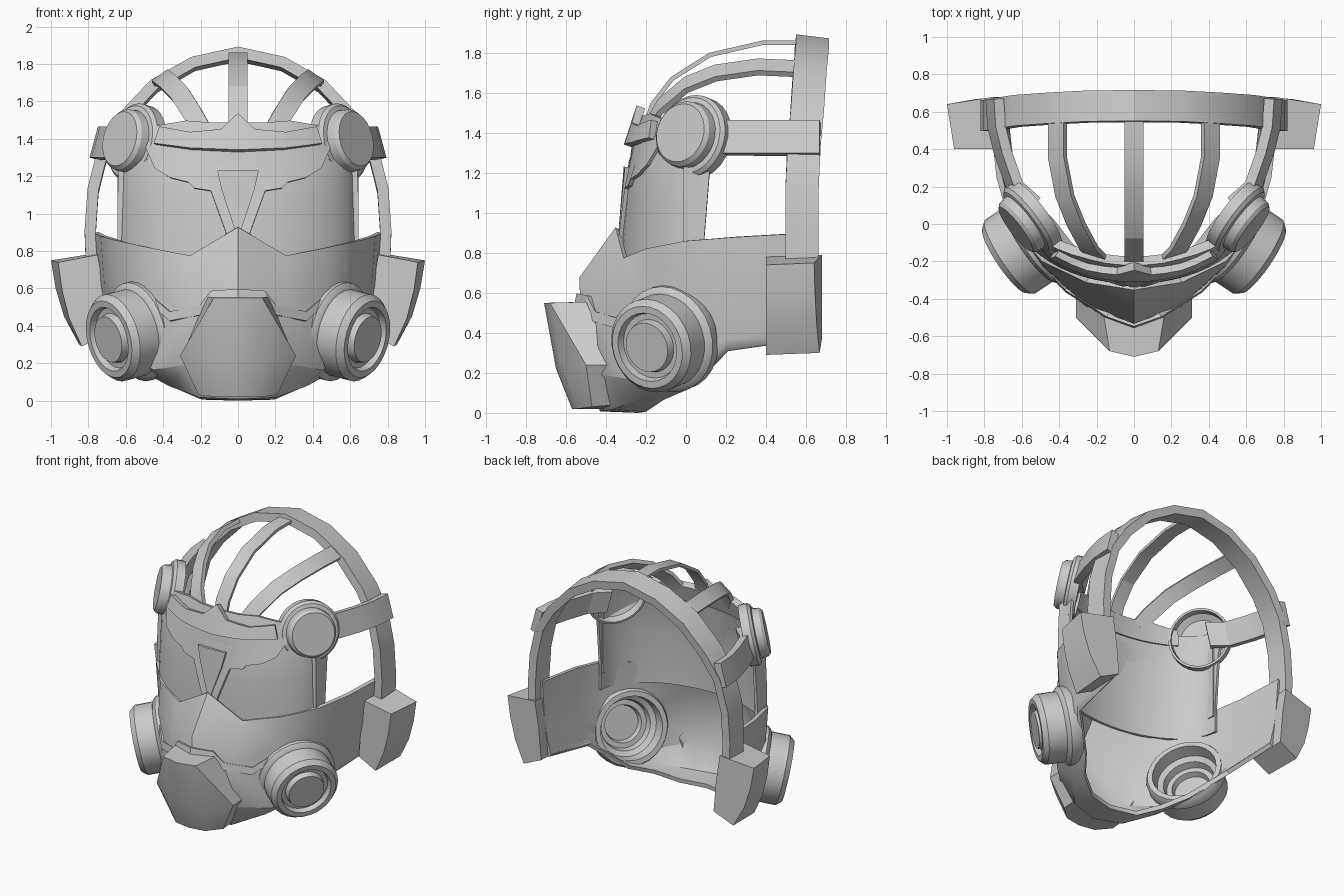
import bpy, bmesh, math
from mathutils import Vector

if "Cube" in bpy.data.objects:
    bpy.data.objects.remove(bpy.data.objects["Cube"])


def build(name, verts, faces, mirror=True, thick=0, cutter=None, angle=28):
    """Mesh object, optionally mirrored over x, thickened and cut."""
    bm = bmesh.new()
    vs = [bm.verts.new(v) for v in verts]
    for f in faces:
        bm.faces.new([vs[i] for i in f])
    if mirror:
        dup = bmesh.ops.duplicate(bm, geom=bm.verts[:] + bm.edges[:] + bm.faces[:])["geom"]
        for g in dup:
            if isinstance(g, bmesh.types.BMVert):
                g.co.x *= -1
        bmesh.ops.reverse_faces(bm, faces=[g for g in dup if isinstance(g, bmesh.types.BMFace)])
    bmesh.ops.remove_doubles(bm, verts=bm.verts[:], dist=0.0005)
    bmesh.ops.recalc_face_normals(bm, faces=bm.faces[:])
    me = bpy.data.meshes.new(name)
    bm.to_mesh(me)
    bm.free()
    ob = bpy.data.objects.new(name, me)
    bpy.context.collection.objects.link(ob)
    bpy.ops.object.select_all(action='DESELECT')
    ob.select_set(True)
    bpy.context.view_layer.objects.active = ob
    if thick:
        m = ob.modifiers.new("thickness", 'SOLIDIFY')
        m.thickness, m.offset = thick, 0
        bpy.ops.object.modifier_apply(modifier=m.name)
    if cutter:
        m = ob.modifiers.new("cut", 'BOOLEAN')
        m.operation, m.object, m.solver = 'DIFFERENCE', cutter, 'EXACT'
        bpy.ops.object.modifier_apply(modifier=m.name)
    bpy.ops.object.shade_smooth_by_angle(angle=math.radians(angle))
    return ob


def grid_faces(rows, cols, wrap=False):
    n = cols if wrap else cols - 1
    return [(r * cols + c, r * cols + (c + 1) % cols, (r + 1) * cols + (c + 1) % cols, (r + 1) * cols + c)
            for r in range(rows - 1) for c in range(n)]


def ribbon(name, path, width, thick, mirror=True):
    """Rectangular strap swept along a path; width is a vector."""
    p, w, verts = [Vector(q) for q in path], Vector(width), []
    for i, q in enumerate(p):
        t = p[min(i + 1, len(p) - 1)] - p[max(i - 1, 0)]
        n = t.cross(w).normalized() * thick / 2
        verts += [q + w / 2 + n, q + w / 2 - n, q - w / 2 - n, q - w / 2 + n]
    k = len(verts)
    faces = grid_faces(len(p), 4, True) + [(0, 1, 2, 3), (k - 1, k - 2, k - 3, k - 4)]
    return build(name, verts, faces, mirror, angle=20)


def both(path):
    return [(-x, y, z) for x, y, z in path[:0:-1]] + path


def lathe(name, base, axis, profile, seg=28):
    """Radius/height profile turned around a slanted axis."""
    a = Vector(axis).normalized()
    u = a.cross(Vector((0, 0, 1))).normalized()
    v = a.cross(u)
    verts = [Vector(base) + a * h + (u * math.cos(s * math.tau / seg) + v * math.sin(s * math.tau / seg)) * r
             for r, h in profile for s in range(seg)]
    k = len(verts)
    caps = [tuple(range(seg)), tuple(range(k - seg, k))]
    return build(name, verts, grid_faces(len(profile), seg, True) + caps)


def face_y(x, z):
    """Curved front surface shared by visor and brow parts."""
    y = 0.09 - 0.40 * math.sqrt(max(0, 1 - (min(abs(x), 0.635) / 0.635) ** 2))
    return y + 0.08 * max(0, z - 0.85) + 0.25 * max(0, z - 1.25)


def plate(name, outline, offset, thick):
    """Half outline in x/z, bent onto the front surface and mirrored."""
    bm = bmesh.new()
    bm.faces.new([bm.verts.new((x, 0, z)) for x, z in outline])
    for k in range(1, 8):
        bmesh.ops.bisect_plane(bm, geom=bm.verts[:] + bm.edges[:] + bm.faces[:],
                               plane_co=(k * 0.08 + 0.003, 0, 0), plane_no=(1, 0, 0))
    bm.verts.index_update()
    verts = [(v.co.x, face_y(v.co.x, v.co.z) - offset, v.co.z) for v in bm.verts]
    faces = [[v.index for v in f.verts] for f in bm.faces]
    bm.free()
    return build(name, verts, faces, True, thick)


# Visor glass and its side rims
xs = [0.635 * math.sin(i * math.pi / 28) for i in range(15)]
zs = [0.68, 0.85, 1.05, 1.25, 1.43]
build("visor", [(x, face_y(x, z), z) for z in zs for x in xs], grid_faces(5, 15), True, 0.02)
ribbon("visor_side_rim", [(0.63, 0.035, 0.8), (0.63, 0.035, 1.05), (0.62, 0.04, 1.35)], (0, 0.1, 0), 0.03)

# Brow guard, nose inlay, brow band and inner crown band
plate("brow_guard", [(0, 1.38), (0.5, 1.38), (0.44, 1.24), (0.36, 1.19), (0.26, 1.165), (0.235, 1.135),
                     (0.145, 1.12), (0.04, 0.83), (0, 0.83)], 0.015, 0.03)
plate("nose_inlay", [(0, 1.23), (0.11, 1.23), (0.085, 1.12), (0.012, 0.9), (0, 0.9)], 0.022, 0.02)
plate("brow_band", [(0, 1.335), (0.25, 1.345), (0.44, 1.37), (0.41, 1.46), (0.25, 1.43), (0.09, 1.445), (0, 1.53)],
      0.04, 0.045)
plate("crown_band", [(0, 1.36), (0.47, 1.36), (0.45, 1.46), (0.27, 1.49), (0.15, 1.48), (0, 1.48)], -0.005, 0.05)

# Lower mask shell, rows from top edge to chin underside
shell = [
    (0, -.34, .92), (.25, -.30, .77), (.48, -.19, .82), (.65, 0, .86), (.72, .25, .88), (.76, .6, .9),
    (0, -.52, .67), (.25, -.37, .62), (.48, -.21, .62), (.63, 0, .62), (.70, .25, .62), (.74, .6, .62),
    (0, -.51, .48), (.25, -.42, .45), (.45, -.25, .43), (.60, 0, .45), (.67, .25, .47), (.72, .6, .5),
    (0, -.52, .20), (.25, -.44, .20), (.44, -.25, .17), (.56, -.02, .24), (.66, .22, .37), (.70, .6, .42),
    (0, -.42, .02), (.20, -.36, .03), (.36, -.20, .09), (.47, 0, .15), (.65, .20, .33), (.69, .6, .38),
    (0, -.24, .015), (.19, -.2, .02), (.33, -.11, .08), (.44, .03, .14), (.64, .21, .32), (.685, .6, .375)]
can_base, can_axis = (0.5, -0.065, 0.378), (0.8, -0.54, -0.21)
cutter = lathe("can_hole_cutter", can_base, can_axis, [(0.22, -0.2), (0.22, 0.2)])
cutter.hide_render = True
build("lower_mask", shell, grid_faces(6, 6), True, 0.03, cutter, 32)
bpy.data.objects.remove(cutter)
ribbon("mouth_lip", both([(0, -.54, .57), (.14, -.49, .56), (.2, -.45, .48), (.36, -.35, .45), (.44, -.265, .52)]),
       (0, 0.01, 0.05), 0.025, False)

# Faceted chin guard
chin = [(0, -.71, .55), (.13, -.68, .55), (.31, -.5, .24), (.21, -.47, .03),
        (0, -.65, .22), (.16, -.62, .22), (0, -.57, .02), (.12, -.55, .02),
        (.16, -.5, .555), (.31, -.36, .24), (.21, -.36, .04), (0, -.52, .555), (0, -.36, .02)]
build("chin_guard", chin, [(0, 1, 5, 4), (1, 2, 5), (5, 2, 3, 7), (4, 5, 7, 6), (1, 8, 9, 2),
                           (2, 9, 10, 3), (0, 11, 8, 1), (6, 7, 3, 10, 12)], angle=35)

# Cheek filter cans (hollow, stepped inside) and temple pods
lathe("filter_can", can_base, can_axis,
      [(0.12, 0.17), (0.13, 0.13), (0.165, 0.13), (0.175, 0.08), (0.21, 0.06), (0.22, -0.03), (0.255, -0.03),
       (0.27, 0.0), (0.27, 0.05), (0.25, 0.07), (0.238, 0.075), (0.238, 0.2), (0.21, 0.235), (0.175, 0.235),
       (0.165, 0.2), (0.135, 0.2), (0.125, 0.24)])
lathe("temple_pod", (0.535, 0.045, 1.375), (0.77, -0.58, 0.2),
      [(0.15, 0.06), (0.19, 0.03), (0.195, -0.025), (0.21, -0.025), (0.212, 0.035), (0.195, 0.055),
       (0.17, 0.06), (0.165, 0.105), (0.148, 0.125)])

# Rear hoop and straps
ribbon("rear_hoop", both([(0, .63, 1.853), (.24, .628, 1.8), (.45, .617, 1.68), (.62, .605, 1.5), (.72, .59, 1.34),
                          (.775, .58, 1.12), (.79, .58, .9), (.78, .58, .62)]), (0, 0.165, -0.02), 0.06, False)
ribbon("temple_strap", [(.54, .12, 1.375), (.64, .21, 1.375), (.70, .38, 1.375), (.735, .52, 1.375),
                        (.745, .67, 1.375)], (-0.045, 0, 0.165), 0.055)
ribbon("centre_top_strap", [(0, -.2, 1.45), (0, -.17, 1.54), (0, -.07, 1.67), (0, .12, 1.79), (0, .38, 1.85),
                            (0, .6, 1.85)], (0.1, 0, 0), 0.022, False)
ribbon("side_top_strap", [(.19, -.18, 1.44), (.24, -.13, 1.53), (.31, 0, 1.64), (.37, .15, 1.70), (.41, .36, 1.73),
                          (.41, .58, 1.72)], (0.085, 0, -0.06), 0.03)

# Rear side blocks, tapered toward the front
back = [(.75, .79), (1.0, .75), (.975, .6), (.93, .45), (.85, .3), (.70, .37), (.72, .6)]
verts = [(x, 0.68 - max(0, x - 0.78) * 0.18, z) for x, z in back]
verts += [(x - max(0, x - 0.76) * 0.16, 0.40, z - 0.01) for x, z in back]
build("rear_side_block", verts, grid_faces(2, 7, True) + [tuple(range(7)), tuple(range(7, 14))], angle=20)
